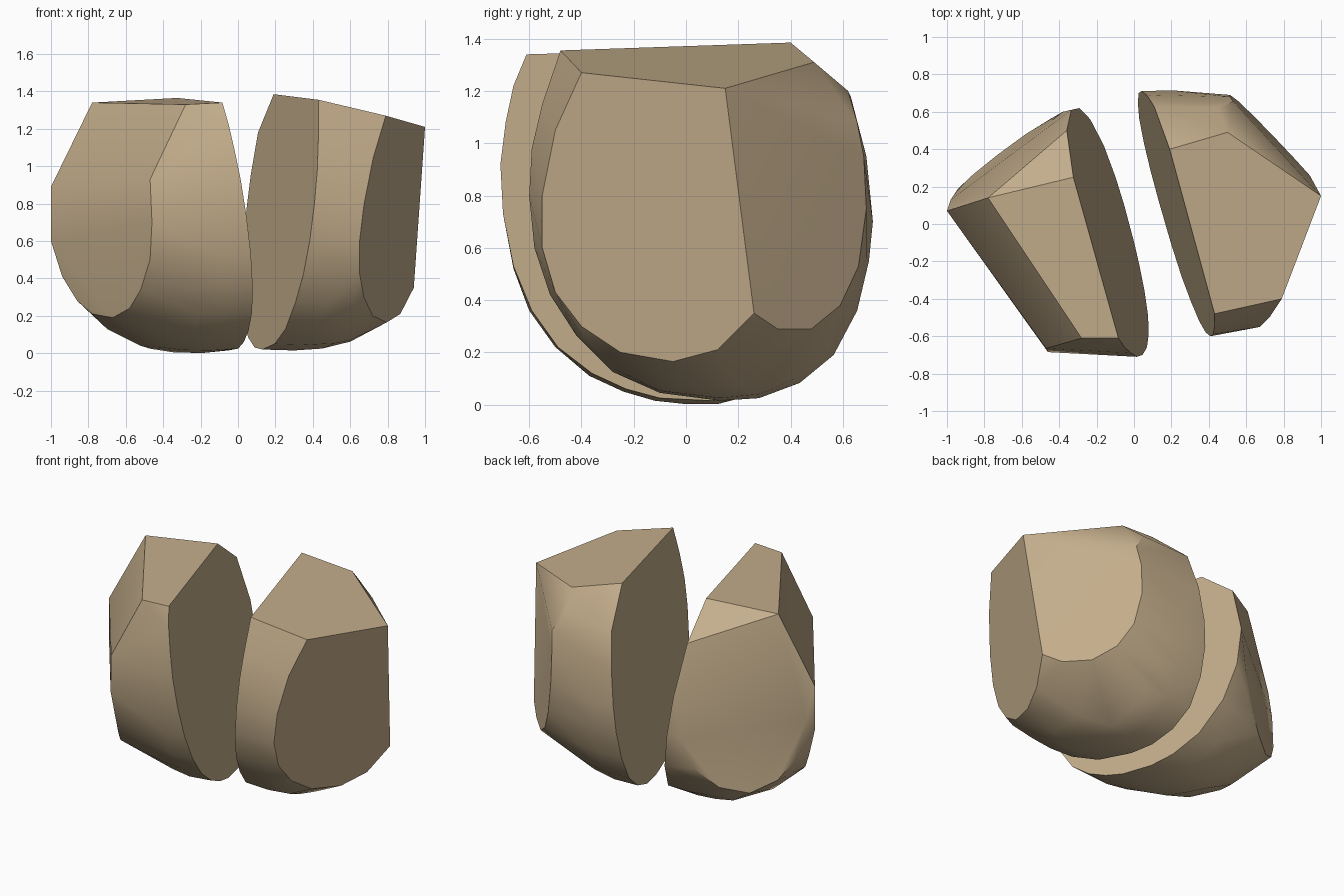
import bpy, bmesh, math

stone = bpy.data.materials.new("tan_stone")
stone.diffuse_color = (0.55, 0.42, 0.26, 1)


def on_plane(points, a, b, c, shift=0.0):
    """Place (y, z) outline points on the plane x = a + b*y + c*z."""
    return [(a + b * y + c * z + shift, y, z) for y, z in points]


def faceted_block(name, points):
    """Convex block wrapped around its facet outlines."""
    bm = bmesh.new()
    for p in points:
        bm.verts.new(p)
    bmesh.ops.convex_hull(bm, input=bm.verts)
    loose = [v for v in bm.verts if not v.link_faces]
    bmesh.ops.delete(bm, geom=loose, context='VERTS')
    bmesh.ops.dissolve_limit(bm, angle_limit=math.radians(2.5),
                             verts=bm.verts, edges=bm.edges)
    bmesh.ops.recalc_face_normals(bm, faces=bm.faces)
    mesh = bpy.data.meshes.new(name)
    bm.to_mesh(mesh)
    bm.free()
    mesh.materials.append(stone)
    obj = bpy.data.objects.new(name, mesh)
    bpy.context.collection.objects.link(obj)
    bpy.ops.object.select_all(action='DESELECT')
    obj.select_set(True)
    bpy.context.view_layer.objects.active = obj
    bpy.ops.object.shade_smooth_by_angle(angle=math.radians(35))


# right half: inner split face
inner = [(-0.48, 1.355), (-0.55, 1.15), (-0.59, 0.98), (-0.6, 0.8),
         (-0.58, 0.6), (-0.52, 0.42), (-0.42, 0.27), (-0.28, 0.13),
         (-0.1, 0.05), (0.13, 0.02), (0.28, 0.03), (0.43, 0.085),
         (0.56, 0.19), (0.65, 0.36), (0.7, 0.55), (0.71, 0.72),
         (0.69, 0.95), (0.63, 1.18), (0.4, 1.385)]
# rounded wall beside it, in two loops
wall_a = [(0.71, 0.72), (0.7, 0.55), (0.655, 0.36), (0.565, 0.19),
          (0.435, 0.083), (0.28, 0.025), (0.13, 0.015), (-0.1, 0.045),
          (-0.28, 0.125), (-0.42, 0.265)]
wall_b = [(0.69, 0.56), (0.635, 0.36), (0.545, 0.2), (0.42, 0.1),
          (0.28, 0.04), (0.13, 0.025), (-0.1, 0.053), (-0.27, 0.135),
          (-0.4, 0.265)]
# outer front facet and outer back facet
front = [(-0.4, 1.27), (-0.5, 1.05), (-0.55, 0.8), (-0.55, 0.6),
         (-0.5, 0.43), (-0.4, 0.3), (-0.25, 0.2), (-0.05, 0.165),
         (0.12, 0.21), (0.26, 0.35), (0.15, 1.21)]
back = [(0.35, 0.29), (0.48, 0.29), (0.59, 0.38), (0.66, 0.53),
        (0.69, 0.75), (0.68, 0.95), (0.655, 1.08)]
# top ridge and rounded underside
extra = [(0.5, 0.49, 1.31), (0.45, 0.62, 1.2), (0.2, 0.715, 0.7),
         (0.6, 0.2, 0.075), (0.6, 0.08, 0.062), (0.6, -0.04, 0.07)]
plane = (0.164, -0.276, 0.099)
faceted_block("right_half",
              on_plane(inner, *plane)
              + on_plane(wall_a, *plane, 0.17)
              + on_plane(wall_b, *plane, 0.32)
              + on_plane(front, 0.795, 0.395, 0.1205)
              + on_plane(back, 1.203, -0.943, -0.051) + extra)

# left half: inner split face
inner = [(-0.61, 1.34), (-0.66, 1.22), (-0.69, 1.08), (-0.71, 0.92),
         (-0.7, 0.73), (-0.66, 0.53), (-0.59, 0.36), (-0.49, 0.22),
         (-0.36, 0.12), (-0.23, 0.06), (-0.1, 0.025), (0.1, 0.015),
         (0.25, 0.045), (0.42, 0.14), (0.56, 0.34), (0.62, 0.58),
         (0.61, 0.85), (0.5, 1.17), (0.25, 1.365)]
# rounded wall beside it, in three loops
wall_a = [(-0.66, 0.52), (-0.6, 0.36), (-0.5, 0.22), (-0.37, 0.11),
          (-0.24, 0.05), (-0.12, 0.015), (0, 0.002), (0.12, 0.002),
          (0.25, 0.035), (0.42, 0.14)]
wall_b = [(-0.645, 0.53), (-0.58, 0.36), (-0.48, 0.22), (-0.35, 0.115),
          (-0.23, 0.055), (-0.1, 0.018), (0.1, 0.004), (0.25, 0.045),
          (0.4, 0.145)]
wall_c = [(-0.55, 0.36), (-0.43, 0.22), (-0.3, 0.125), (-0.18, 0.06),
          (-0.06, 0.033), (0.1, 0.025), (0.25, 0.07)]
# sloping shoulder corners
top = [(-0.78, 0.14, 1.34), (-0.28, -0.61, 1.33),
       (-1.0, 0.07, 0.89), (-0.47, -0.665, 0.93)]
# outer front facet
front = [(-0.46, -0.685, 0.7), (-0.47, -0.62, 0.5), (-0.52, -0.516, 0.34),
         (-0.58, -0.41, 0.24), (-0.67, -0.28, 0.19), (-0.78, -0.12, 0.21),
         (-0.86, -0.03, 0.28), (-0.94, 0.045, 0.41), (-1.0, 0.07, 0.6)]
# outer back facet
back = [(-0.98, 0.13, 0.68), (-0.94, 0.19, 0.43), (-0.86, 0.265, 0.3),
        (-0.73, 0.37, 0.22), (-0.58, 0.48, 0.26), (-0.45, 0.56, 0.38),
        (-0.38, 0.6, 0.57), (-0.36, 0.59, 0.8)]
# rounded underside
under = [(-0.52, 0.08, 0.04), (-0.7, 0.08, 0.13)]
plane = (-0.022, -0.275, -0.171)
faceted_block("left_half",
              on_plane(inner, *plane)
              + on_plane(wall_a, *plane, -0.16)
              + on_plane(wall_b, *plane, -0.29)
              + on_plane(wall_c, *plane, -0.42)
              + top + front + back + under)
